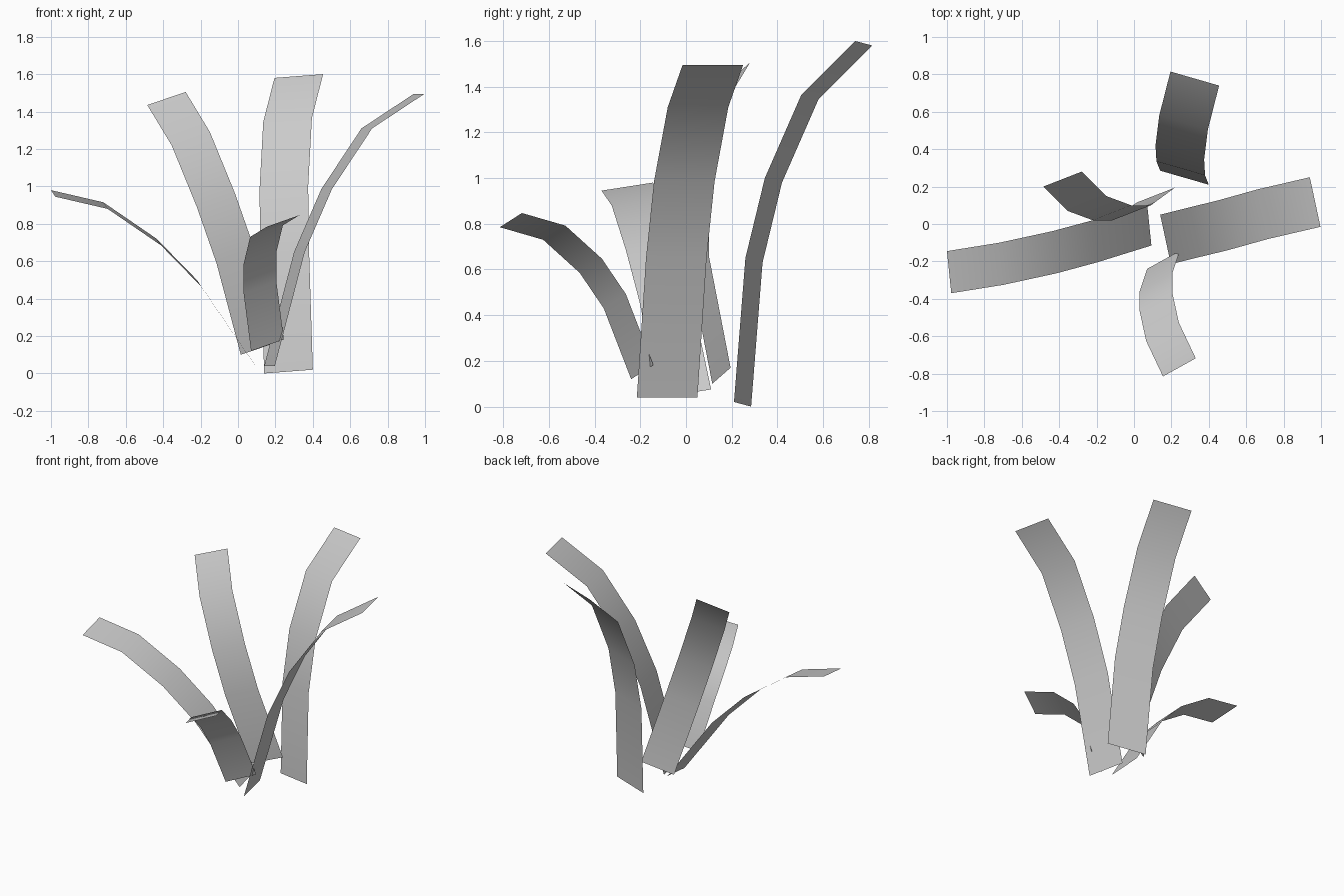
import bpy
import bmesh
from mathutils import Vector

# Remove only the default cube
default_cube = bpy.data.objects.get("Cube")
if default_cube:
    bpy.data.objects.remove(default_cube, do_unlink=True)


def flat_material(name, colour):
    material = bpy.data.materials.new(name)
    material.use_nodes = True
    material.diffuse_color = colour
    shader = next(node for node in material.node_tree.nodes
                  if node.type == "BSDF_PRINCIPLED")
    shader.inputs["Base Color"].default_value = colour
    return material


pale_grey = flat_material("pale_grey", (0.6, 0.6, 0.6, 1))


def make_blade(name, edge_path, across):
    """Sweep one bent edge sideways into a thin, open strip."""
    mesh = bpy.data.meshes.new(name)
    bm = bmesh.new()
    points = [bm.verts.new(point) for point in edge_path]
    edges = [bm.edges.new(pair) for pair in zip(points, points[1:])]
    sweep = bmesh.ops.extrude_edge_only(bm, edges=edges)
    moved = [item for item in sweep["geom"] if isinstance(item, bmesh.types.BMVert)]
    bmesh.ops.translate(bm, verts=moved, vec=Vector(across))

    # Turn the upper side of the blade outward
    bm.normal_update()
    if sum(face.normal.z for face in bm.faces) < 0:
        bmesh.ops.reverse_faces(bm, faces=bm.faces[:])
    for face in bm.faces:
        face.smooth = True
    bm.to_mesh(mesh)
    bm.free()

    mesh.materials.append(pale_grey)
    blade = bpy.data.objects.new(name, mesh)
    bpy.context.collection.objects.link(blade)
    return blade


# Tall blade leaning backward
make_blade("back_blade",
           [(.14, .285, 0), (.12, .335, .63), (.115, .42, .98),
            (.135, .58, 1.345), (.195, .815, 1.58)],
           across=(.26, -.075, .02))

# Long blade arching to the left side
make_blade("left_blade",
           [(.14, .05, .04), (.3, .09, .65), (.445, .125, .985),
            (.66, .185, 1.31), (.94, .25, 1.495)],
           across=(.057, -.265, 0))

# Low blade drooping to the right side
make_blade("right_blade",
           [(.07, .11, .075), (-.22, .02, .5), (-.435, -.038, .72),
            (-.72, -.1, .915), (-1, -.145, .98)],
           across=(.023, -.225, -.035))

# Tall narrow blade tilted toward the back right
make_blade("back_right_blade",
           [(.015, .115, .1), (-.115, .02, .59), (-.22, .02, .89),
            (-.355, .07, 1.22), (-.485, .2, 1.435)],
           across=(.205, .08, .07))

# Short blade curling forward
make_blade("front_blade",
           [(.07, -.24, .12), (.03, -.36, .43), (.03, -.465, .585),
            (.065, -.625, .73), (.155, -.815, .785)],
           across=(.175, .097, .062))
